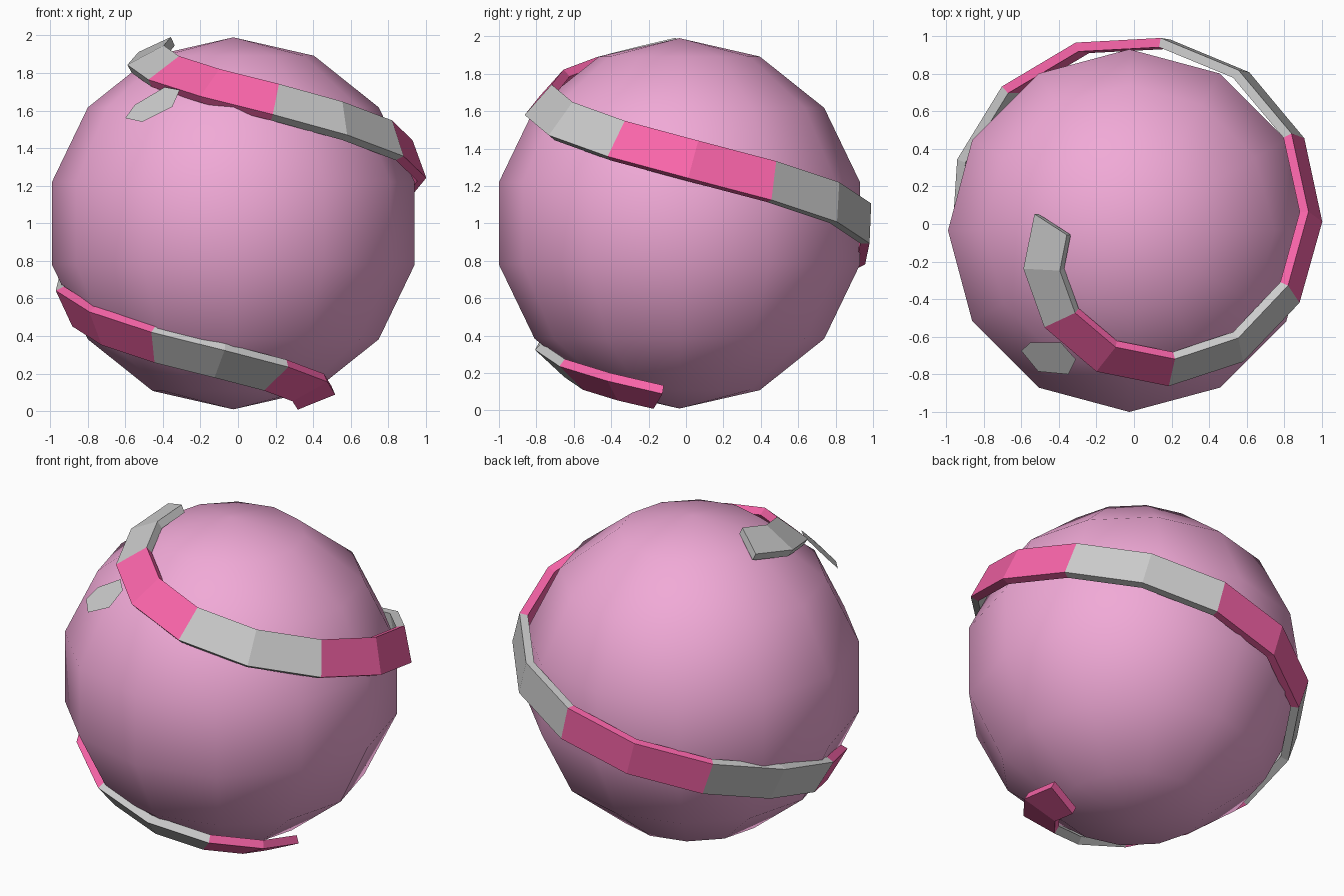
import bpy, bmesh
from math import sin, cos, radians
from mathutils import Vector

if "Cube" in bpy.data.objects:
    bpy.data.objects.remove(bpy.data.objects["Cube"])


def material(name, color):
    m = bpy.data.materials.new(name)
    m.diffuse_color = color
    m.use_nodes = True
    m.node_tree.nodes["Principled BSDF"].inputs["Base Color"].default_value = m.diffuse_color
    return m


ball_pink = material("light_pink", (0.88, 0.40, 0.68, 1))
band_pink = material("deep_pink", (0.95, 0.13, 0.40, 1))
CENTRE = Vector((0, 0, 1))


def mesh_object(name, verts, faces, mat=None):
    me = bpy.data.meshes.new(name)
    me.from_pydata(verts, [], faces)
    bm = bmesh.new()
    bm.from_mesh(me)
    bmesh.ops.recalc_face_normals(bm, faces=bm.faces)
    bm.to_mesh(me)
    bm.free()
    ob = bpy.data.objects.new(name, me)
    bpy.context.collection.objects.link(ob)
    if mat:
        me.materials.append(mat)
    return ob


# Low-poly ball, smooth shaded
bpy.ops.mesh.primitive_uv_sphere_add(segments=12, ring_count=7, radius=0.99,
                                     location=(-0.025, -0.035, 1))
ball = bpy.context.object
ball.name = "ball"
ball.data.materials.append(ball_pink)
bpy.ops.object.shade_smooth()


# Spiral from near the top pole to near the bottom pole
def path(k):
    d = k - 10
    lon, polar = radians(80.3 + 26 * d), radians(90 + 6.5 * d)
    return Vector((sin(polar) * cos(lon), sin(polar) * sin(lon), cos(polar)))


def section(k):
    out = path(k)
    along = path(k + 0.02) - path(k - 0.02)
    side = out.cross(along).normalized()
    r = 1 + 0.05 * min(1, abs(k - 10) / 6)
    return [CENTRE + out * (r - t) + side * w
            for t, w in ((0, -0.11), (0, 0.11), (0.05, 0.11), (0.05, -0.11))]


# Ten band pieces of two flat facets each, alternately grey and pink
for i in range(10):
    verts = [v for k in range(2 * i, 2 * i + 3) for v in section(k)]
    faces = [(0, 1, 2, 3), (8, 9, 10, 11)]
    for s in (0, 4):
        for j in range(4):
            n = (j + 1) % 4
            faces.append((s + j, s + n, s + 4 + n, s + 4 + j))
    mesh_object(f"band_piece_{i + 1}", verts, faces, band_pink if i % 2 else None)

# Small flat six-sided patch at the upper front left
patch = [(-0.60, -0.675, 1.56), (-0.51, -0.785, 1.54), (-0.35, -0.80, 1.62),
         (-0.31, -0.72, 1.71), (-0.39, -0.63, 1.725), (-0.55, -0.63, 1.63)]
mesh_object("patch", patch, [(0, 1, 2, 3, 4, 5)])
